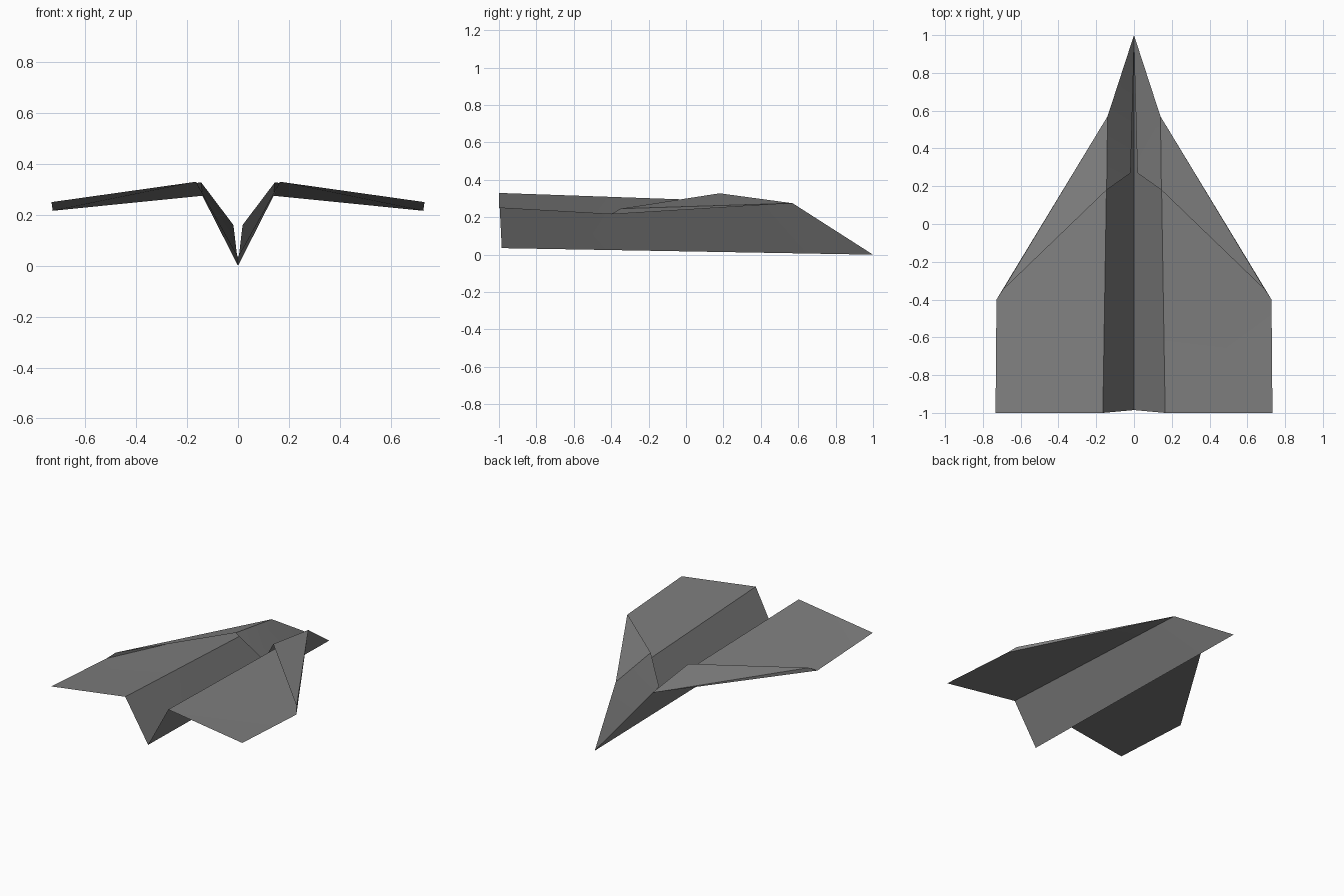
import bpy, bmesh, math

cube = bpy.data.objects.get("Cube")
if cube:
    bpy.data.objects.remove(cube, do_unlink=True)

paper = bpy.data.materials.new("grey_paper")
paper.use_nodes = True
colour = (0.21, 0.21, 0.21, 1)
paper.diffuse_color = colour
paper.node_tree.nodes["Principled BSDF"].inputs["Base Color"].default_value = colour

# Fold corners of the left half; the nose points to +y
P = {
    "nose": (0, 1, 0),
    "keel_tail": (0, -0.985, 0.035),
    "crease_tail": (0.165, -1, 0.33),
    "crease_front": (0.14, 0.57, 0.275),
    "tip_tail": (0.733, -1, 0.25),
    "tip_front": (0.728, -0.4, 0.216),
    "fold_peak": (0.145, 0.18, 0.328),
    "fold_tip": (0.695, -0.35, 0.246),
    "fold_inner": (0.018, 0.27, 0.16),
    "fold_nose": (0.002, 0.86, 0.025),
}


def sheet(name, *faces):
    """Paper panel mirrored to both sides, creases kept sharp."""
    bm = bmesh.new()
    verts = {}
    for face in faces:
        for key in face.split():
            if key not in verts:
                verts[key] = bm.verts.new(P[key])
        bm.faces.new([verts[key] for key in face.split()])
    mesh = bpy.data.meshes.new(name)
    bm.to_mesh(mesh)
    bm.free()
    mesh.materials.append(paper)
    obj = bpy.data.objects.new(name, mesh)
    bpy.context.collection.objects.link(obj)
    bpy.ops.object.select_all(action="DESELECT")
    obj.select_set(True)
    bpy.context.view_layer.objects.active = obj
    bpy.ops.object.shade_smooth_by_angle(angle=math.radians(30))
    mirror = obj.modifiers.new("Mirror", "MIRROR")
    mirror.use_mirror_merge = False
    return obj


# V-shaped body walls
sheet("body_wall", "keel_tail crease_tail crease_front", "keel_tail crease_front nose")

# Main wings
sheet("wing", "crease_tail tip_tail tip_front", "crease_tail tip_front crease_front")

# Loose folded layer on top of the wings
sheet("wing_fold", "crease_front fold_peak fold_tip", "crease_front fold_tip tip_front")

# Folded layer inside the nose
sheet("nose_fold", "crease_front nose fold_nose",
      "crease_front fold_nose fold_inner", "crease_front fold_inner fold_peak")
